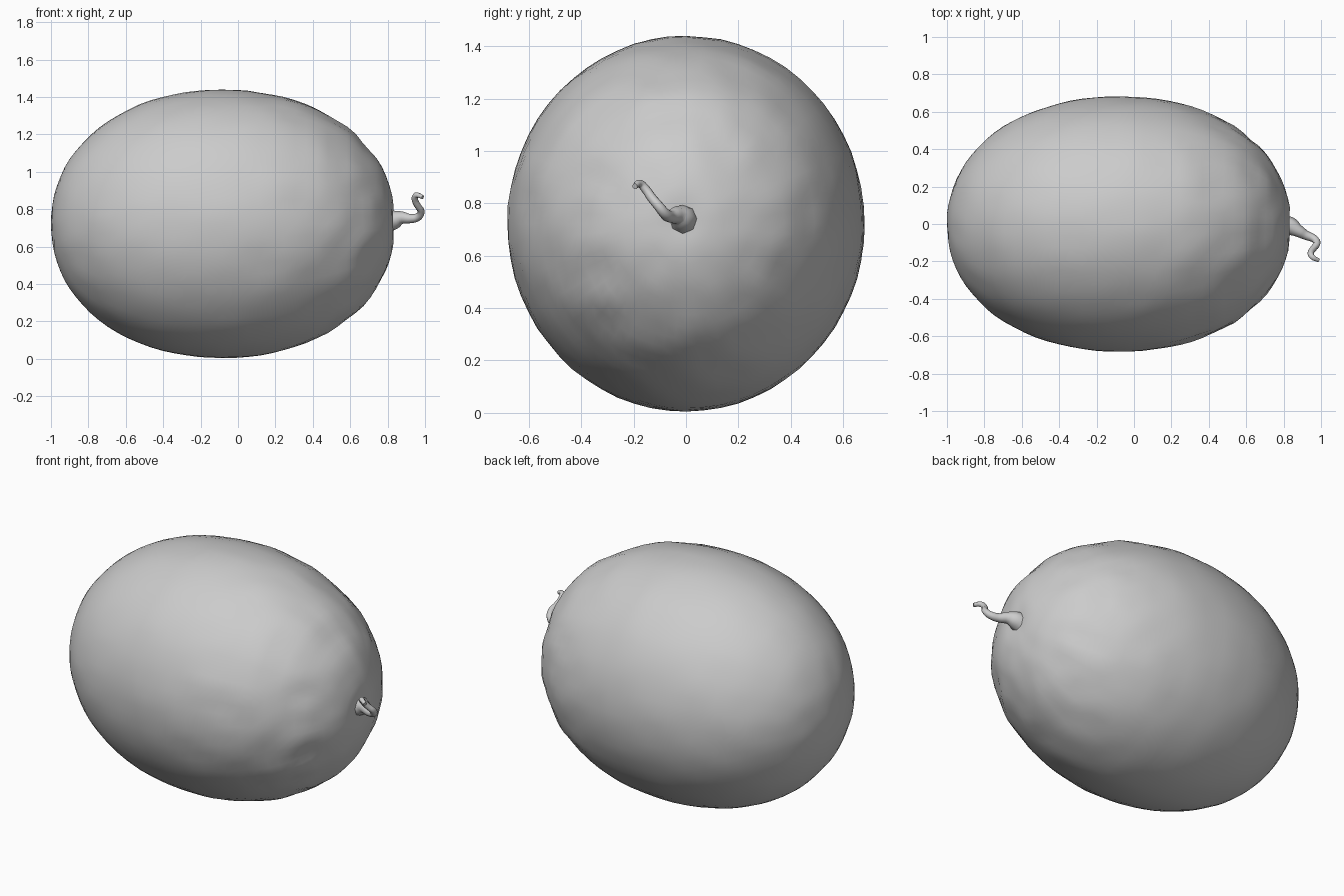
import bpy
import bmesh
import math
from mathutils import Vector, noise

cube = bpy.data.objects.get("Cube")
if cube:
    bpy.data.objects.remove(cube, do_unlink=True)

# One plain grey for the whole fruit
grey = bpy.data.materials.new("grey")
grey.use_nodes = True
grey.diffuse_color = (0.6, 0.6, 0.6, 1)
bsdf = grey.node_tree.nodes["Principled BSDF"]
bsdf.inputs["Base Color"].default_value = grey.diffuse_color
bsdf.inputs["Roughness"].default_value = 0.7


def finish(bm, name, angle):
    bmesh.ops.recalc_face_normals(bm, faces=bm.faces)
    mesh = bpy.data.meshes.new(name)
    bm.to_mesh(mesh)
    bm.free()
    mesh.materials.append(grey)
    obj = bpy.data.objects.new(name, mesh)
    bpy.context.collection.objects.link(obj)
    bpy.ops.object.select_all(action="DESELECT")
    obj.select_set(True)
    bpy.context.view_layer.objects.active = obj
    bpy.ops.object.shade_smooth_by_angle(angle=math.radians(angle))
    return obj


# Rind: slightly blunt ellipsoid with shallow dents gathering at the stem end
CENTRE = Vector((-0.08, 0, 0.722))
HALF = Vector((0.92, 0.682, 0.717))
BLUNT = 2.1
bm = bmesh.new()
bmesh.ops.create_uvsphere(bm, u_segments=64, v_segments=44, radius=1)
for v in bm.verts:
    # Poles lie along the length
    n = Vector((v.co.z, v.co.x, v.co.y))
    radial = math.hypot(n.y, n.z)
    swell = (abs(n.x) ** BLUNT + radial ** BLUNT) ** (-1 / BLUNT)
    stem_end = max(0, n.x)
    bump = noise.noise(n * 6) * (0.004 + 0.012 * stem_end * (1 - stem_end ** 8))
    dimple = 0.015 * math.exp(-(radial / 0.1) ** 2) if n.x > 0 else 0
    p = Vector((n.x * HALF.x, n.y * HALF.y, n.z * HALF.z)) * swell
    v.co = CENTRE + p + n * (bump - dimple)
finish(bm, "rind", 60)

# Stem: curled tapering tube with a flared foot, as (x, y, z, radius)
path = [
    (0.80, -0.01, 0.735, 0.06),
    (0.84, -0.015, 0.745, 0.05),
    (0.875, -0.035, 0.755, 0.034),
    (0.92, -0.06, 0.75, 0.025),
    (0.965, -0.08, 0.76, 0.021),
    (0.978, -0.105, 0.79, 0.019),
    (0.96, -0.13, 0.82, 0.018),
    (0.945, -0.155, 0.855, 0.017),
    (0.952, -0.175, 0.875, 0.015),
    (0.988, -0.195, 0.865, 0.011),
]
curve = bpy.data.curves.new("stem", "CURVE")
curve.dimensions = "3D"
curve.bevel_depth = 1
curve.bevel_resolution = 2
curve.use_fill_caps = True
curve.resolution_u = 4
spline = curve.splines.new("BEZIER")
spline.bezier_points.add(len(path) - 1)
for point, (x, y, z, r) in zip(spline.bezier_points, path):
    point.co = (x, y, z)
    point.radius = r
    point.handle_left_type = point.handle_right_type = "AUTO"
guide = bpy.data.objects.new("stem_guide", curve)
bpy.context.collection.objects.link(guide)
tube = guide.evaluated_get(bpy.context.evaluated_depsgraph_get()).to_mesh()
bm = bmesh.new()
bm.from_mesh(tube)
bpy.data.objects.remove(guide, do_unlink=True)
finish(bm, "stem", 50)
